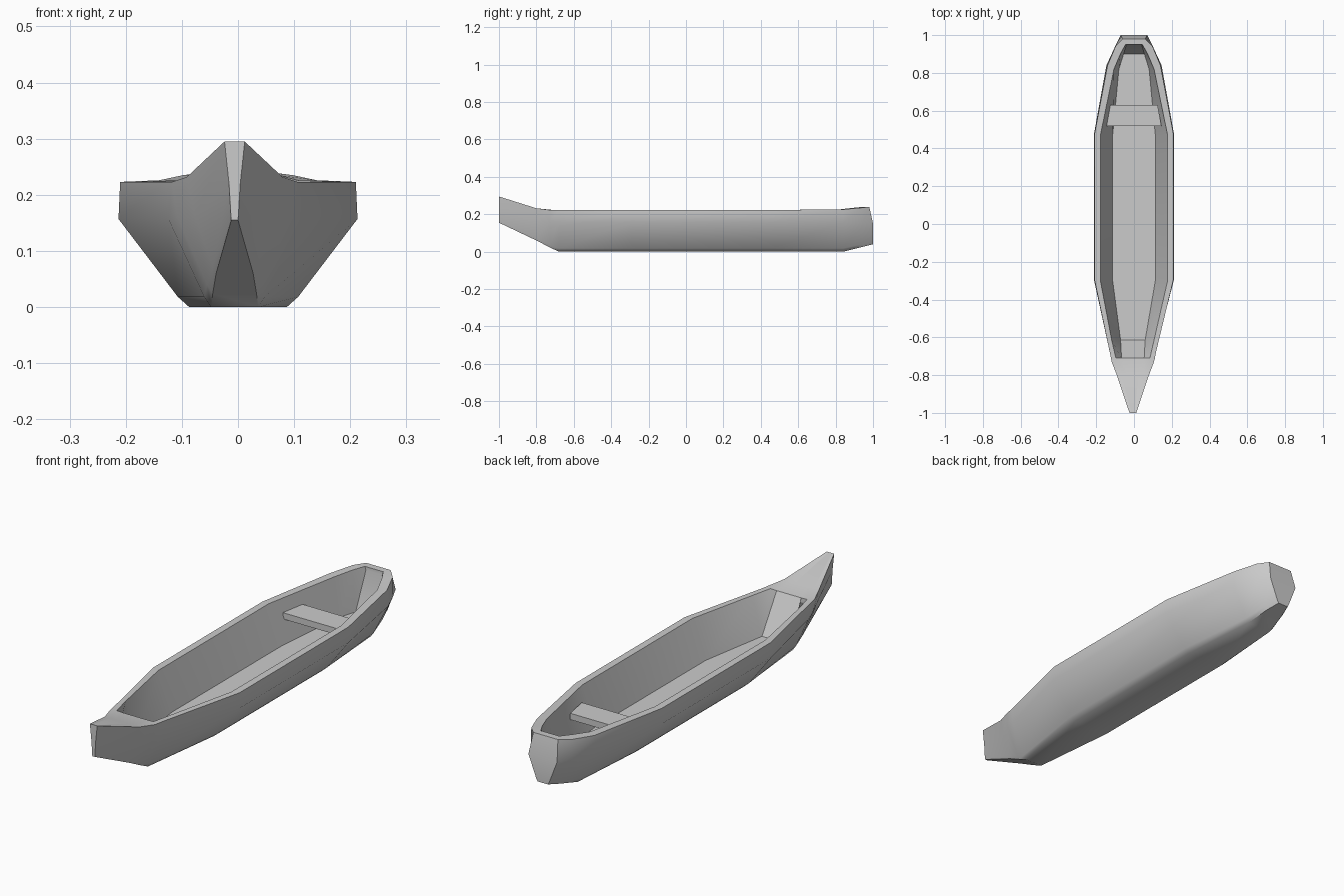
import bpy, bmesh, math

if "Cube" in bpy.data.objects:
    bpy.data.objects.remove(bpy.data.objects["Cube"])


def finish(name, bm, angle=None):
    bmesh.ops.recalc_face_normals(bm, faces=bm.faces[:])
    mesh = bpy.data.meshes.new(name)
    bm.to_mesh(mesh)
    bm.free()
    obj = bpy.data.objects.new(name, mesh)
    bpy.context.collection.objects.link(obj)
    if angle:
        bpy.ops.object.select_all(action='DESELECT')
        obj.select_set(True)
        bpy.context.view_layer.objects.active = obj
        bpy.ops.object.shade_smooth_by_angle(angle=math.radians(angle))
    return obj


# Hull stations, bow to stern:
# y, keel half/z, bilge half/z, gunwale half/z, inner y, rim half, floor half/z
STATIONS = [
    (-1.00, .006, .155, .010, .22, .018, .295, -1.00, .012, .006, .295),
    (-.80, .033, .060, .070, .16, .085, .232, -.80, .060, .030, .232),
    (-.73, .039, .024, .102, .16, .112, .223, -.71, .090, .060, .222),
    (-.68, .042, .000, .118, .157, .122, .223, -.615, .112, .065, .055),
    (-.29, .087, .000, .213, .157, .210, .223, -.30, .178, .113, .055),
    (.47, .087, .000, .213, .157, .210, .223, .47, .178, .113, .055),
    (.84, .060, .000, .146, .157, .140, .226, .82, .106, .080, .055),
    (.94, .042, .025, .100, .15, .098, .235, .90, .072, .055, .055),
    (1.0, .025, .040, .070, .15, .060, .240, .95, .045, .040, .225),
]


def section(y, xk, zk, xb, zb, xg, zg, yi, xr, xf, zf):
    chine = (xk + .16 * (xb - xk), y, zk + .115 * (zb - zk))
    return [(xk, y, zk), chine, (xb, y, zb), (xg, min(y, .98), zg),
            (xr, yi, zg), (xf, yi, zf)]


# Hull: outer skin, rim, inner walls, floor and bow deck in one closed loft
bm = bmesh.new()
rings = []
for s in STATIONS:
    half = section(*s)
    shift = -.006 if s[0] < -.5 else 0
    right = [bm.verts.new((x + shift, y, z)) for x, y, z in half]
    left = [bm.verts.new((-x + shift, y, z)) for x, y, z in half]
    rings.append(right + left[::-1])
n = len(rings[0])
for a, b in zip(rings, rings[1:]):
    for i in range(n):
        j = (i + 1) % n
        bm.faces.new((a[i], a[j], b[j], b[i]))
for ring in (rings[0], rings[-1]):
    for i in range(n // 2 - 1):
        bm.faces.new((ring[i], ring[i + 1], ring[n - 2 - i], ring[n - 1 - i]))
finish("hull", bm, 50)

# Seat: tapered plank across the stern
bm = bmesh.new()
outline = [(-.145, .52), (.145, .52), (.125, .63), (-.125, .63)]
face = bm.faces.new([bm.verts.new((x, y, .145)) for x, y in outline])
top = bmesh.ops.extrude_face_region(bm, geom=[face])
verts = [g for g in top["geom"] if isinstance(g, bmesh.types.BMVert)]
bmesh.ops.translate(bm, verts=verts, vec=(0, 0, .028))
if len(bm.faces) < 6:
    bmesh.ops.holes_fill(bm, edges=bm.edges[:], sides=4)
finish("seat", bm)
